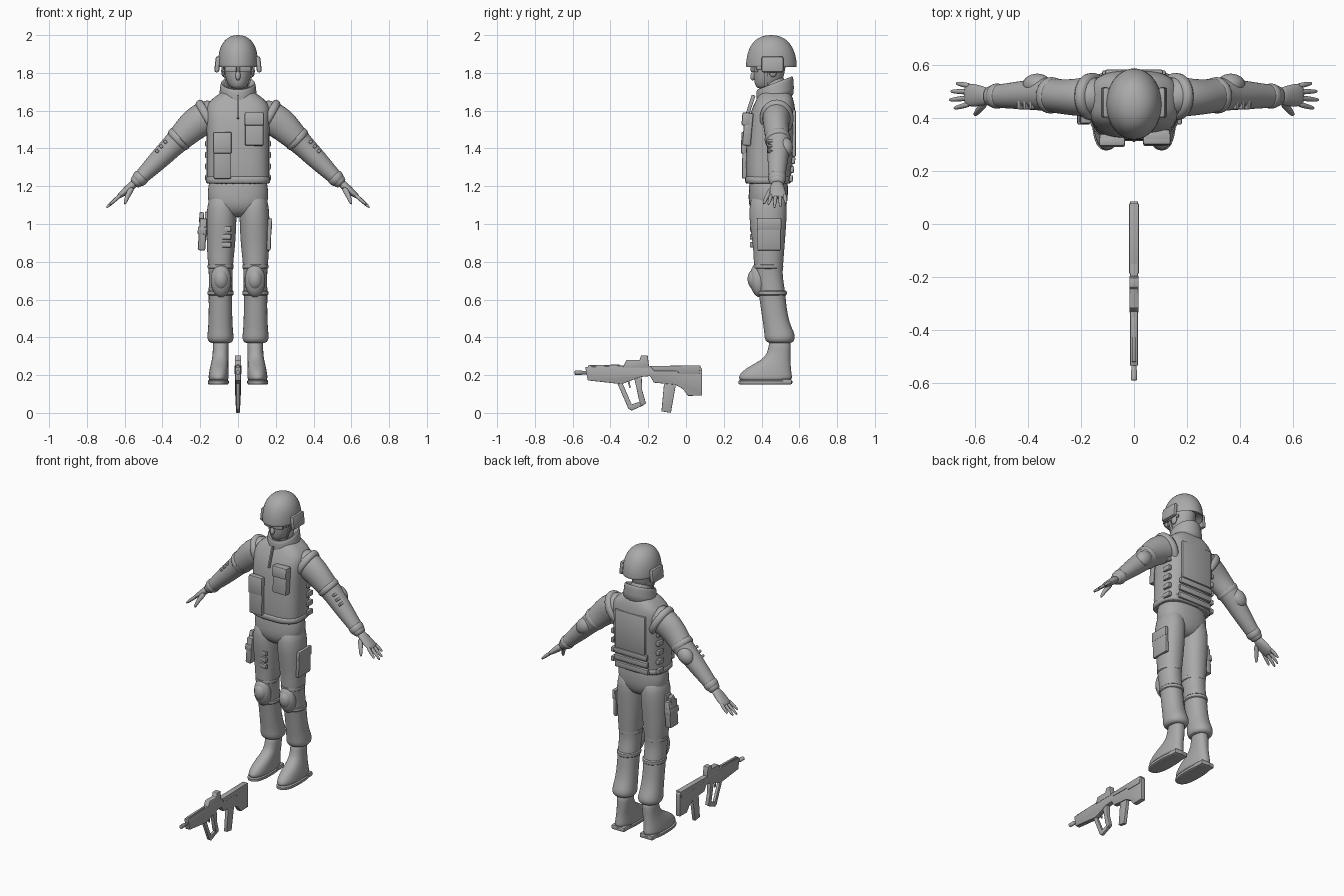
import bpy, bmesh, math
from mathutils import Vector, Matrix, Euler

grey = bpy.data.materials.new("plain_grey")
grey.diffuse_color = (0.4, 0.4, 0.4, 1)


def finish(name, bm, mirror=False, subdiv=0, angle=40):
    bmesh.ops.recalc_face_normals(bm, faces=bm.faces)
    mesh = bpy.data.meshes.new(name)
    bm.to_mesh(mesh)
    bm.free()
    ob = bpy.data.objects.new(name, mesh)
    bpy.context.collection.objects.link(ob)
    mesh.materials.append(grey)
    bpy.ops.object.select_all(action='DESELECT')
    ob.select_set(True)
    bpy.context.view_layer.objects.active = ob
    bpy.ops.object.shade_smooth_by_angle(angle=math.radians(angle))
    if subdiv:
        ob.modifiers.new("smooth", 'SUBSURF').levels = subdiv
        ob.modifiers["smooth"].render_levels = subdiv
    if mirror:
        m = ob.modifiers.new("mirror", 'MIRROR')
        m.use_mirror_merge = False
    return ob


def loft(name, rings, n=16, power=2.0, along=False, mirror=False, subdiv=1):
    """Skin of (x, y, z, radius_a, radius_b) rings, flat or square to the path."""
    bm = bmesh.new()
    loops = []
    for i, (x, y, z, ra, rb) in enumerate(rings):
        a, b = Vector((1, 0, 0)), Vector((0, 1, 0))
        if along:
            p = Vector(rings[max(i - 1, 0)][:3])
            q = Vector(rings[min(i + 1, len(rings) - 1)][:3])
            t = (q - p).normalized()
            b = Vector((1, 0, 0)) if abs(t.y) > 0.9 else b
            a = b.cross(t).normalized()
            b = t.cross(a)
        loop = []
        for k in range(n):
            w = 2 * math.pi * (k + 0.5) / n
            c, s = math.cos(w), math.sin(w)
            c = math.copysign(abs(c) ** (2 / power), c)
            s = math.copysign(abs(s) ** (2 / power), s)
            loop.append(bm.verts.new(Vector((x, y, z)) + a * ra * c + b * rb * s))
        loops.append(loop)
    for l0, l1 in zip(loops, loops[1:]):
        for k in range(n):
            bm.faces.new((l0[k], l0[(k + 1) % n], l1[(k + 1) % n], l1[k]))
    bm.faces.new(loops[0][::-1])
    bm.faces.new(loops[-1])
    return finish(name, bm, mirror, subdiv, 60)


def bevel(bm, width):
    if width:
        bmesh.ops.bevel(bm, geom=bm.edges[:], offset=width, segments=2,
                        affect='EDGES', profile=0.5)


def box(name, center, size, rot=(0, 0, 0), soft=0.005, mirror=False):
    bm = bmesh.new()
    bmesh.ops.create_cube(bm, size=1, matrix=Matrix.Diagonal((*size, 1)))
    bevel(bm, soft)
    turn = Euler([math.radians(r) for r in rot]).to_matrix().to_4x4()
    bm.transform(Matrix.Translation(center) @ turn)
    return finish(name, bm, mirror)


def ball(name, center, radii, rot=(0, 0, 0), mirror=False):
    bm = bmesh.new()
    turn = Euler([math.radians(r) for r in rot]).to_matrix().to_4x4()
    bmesh.ops.create_uvsphere(bm, u_segments=20, v_segments=12, radius=1,
                              matrix=Matrix.Translation(center) @ turn @ Matrix.Diagonal((*radii, 1)))
    return finish(name, bm, mirror)


def plate(name, outline, half, soft=0.003):
    """Outline in (y, z) extruded across x."""
    bm = bmesh.new()
    face = bm.faces.new([bm.verts.new((-half, y, z)) for y, z in outline])
    side = bmesh.ops.extrude_face_region(bm, geom=[face])["geom"]
    bmesh.ops.translate(bm, vec=(2 * half, 0, 0),
                        verts=[v for v in side if isinstance(v, bmesh.types.BMVert)])
    bevel(bm, soft)
    return finish(name, bm)


# Helmet, head and goggles
loft("helmet", [(0, .455, 1.87, .08, .1), (0, .452, 1.84, .098, .125), (0, .452, 1.828, .107, .136),
                (0, .452, 1.84, .107, .136), (0, .452, 1.89, .106, .132), (0, .45, 1.94, .094, .113),
                (0, .45, 1.975, .07, .085), (0, .45, 1.994, .042, .05), (0, .45, 2.0, .012, .015)], n=24)
box("helmet_ear_cover", (.109, .458, 1.845), (.026, .115, .085), (0, -6, 0), .01, True)
loft("head", [(0, .42, 1.715, .03, .04), (0, .43, 1.73, .05, .065), (0, .437, 1.77, .067, .08),
              (0, .44, 1.81, .074, .085), (0, .445, 1.86, .076, .09), (0, .45, 1.9, .07, .09)])
ball("nose", (0, .357, 1.785), (.014, .016, .025), (-15, 0, 0))
ball("ear", (.077, .46, 1.81), (.012, .022, .032), mirror=True)
box("goggle_lens", (.036, .362, 1.822), (.064, .022, .036), (0, 0, 20), .006, True)
box("goggle_strap", (.075, .43, 1.828), (.01, .12, .02), (0, 0, 8), .003, True)
box("chin_strap", (.066, .425, 1.765), (.008, .018, .1), (0, 18, 0), .002, True)
loft("neck", [(0, .48, 1.64, .07, .07), (0, .475, 1.7, .062, .065), (0, .46, 1.8, .06, .065)])

# Raised collar, tilted towards the back
collar = loft("collar", [(0, .472, 1.65, .115, .105), (0, .472, 1.69, .098, .1), (0, .47, 1.735, .096, .1),
                         (0, .47, 1.75, .09, .095), (0, .47, 1.745, .075, .08), (0, .47, 1.71, .068, .07)], n=20)
for v in collar.data.vertices:
    if v.co.z > 1.68:
        v.co.z += (v.co.y - .47) * .38

# Vest, pouches and side buckles
loft("vest", [(0, .435, 1.22, .15, .1), (0, .435, 1.208, .163, .113), (0, .435, 1.23, .167, .118),
              (0, .44, 1.32, .167, .126), (0, .45, 1.45, .166, .13), (0, .456, 1.56, .17, .126),
              (0, .465, 1.62, .172, .112), (0, .47, 1.655, .148, .1), (0, .473, 1.69, .1, .085),
              (0, .475, 1.71, .07, .06)], n=28, power=3)
loft("vest_hem", [(0, .435, 1.212, .167, .118), (0, .435, 1.216, .171, .122), (0, .436, 1.25, .172, .125),
                  (0, .436, 1.256, .165, .12)], n=28, power=3)
box("long_chest_pouch", (-.083, .318, 1.362), (.094, .04, .245), (-1, 0, 0), .008)
box("long_pouch_flap", (-.083, .309, 1.43), (.098, .034, .115), (-2, 0, 0), .008)
box("upper_chest_pouch", (.086, .327, 1.502), (.1, .046, .175), (-5, 0, 0), .009)
box("upper_pouch_flap", (.086, .319, 1.555), (.104, .046, .07), (-5, 0, 0), .009)
box("vest_zip", (0, .338, 1.62), (.01, .02, .13), (-18, 0, 0), .003)
for i in range(5):
    box(f"side_buckle_{i + 1}", (.163, .5, 1.245 + i * .06), (.022, .055, .032), (0, 0, 0), .005, True)
for i in range(3):
    box(f"back_band_{i + 1}", (0, .556 + i * .006, 1.24 + i * .048), (.24, .02, .036), (-5, 0, 0), .006)
box("back_panel", (0, .572, 1.48), (.22, .02, .25), (0, 0, 0), .008)

# Sleeves, elbow pads and hands
loft("shoulder_rim", [(.135, .48, 1.57, .1, .085), (.15, .48, 1.562, .115, .092), (.172, .48, 1.55, .112, .09),
                      (.18, .48, 1.545, .09, .08)], n=20, along=True, mirror=True)
loft("arm", [(.1, .48, 1.59, .08, .07), (.16, .48, 1.57, .092, .08), (.225, .477, 1.535, .088, .07),
             (.28, .48, 1.48, .076, .066), (.315, .488, 1.445, .068, .066), (.345, .49, 1.415, .062, .064),
             (.39, .487, 1.37, .058, .058), (.44, .485, 1.32, .052, .053), (.5, .482, 1.26, .042, .046),
             (.545, .482, 1.217, .036, .042), (.552, .482, 1.21, .026, .032)], along=True, mirror=True)
loft("sleeve_fold", [(.296, .483, 1.465, .06, .06), (.302, .484, 1.46, .074, .071), (.322, .486, 1.44, .074, .071),
                     (.33, .487, 1.432, .058, .06)], along=True, mirror=True)
ball("elbow_pad", (.365, .525, 1.405), (.06, .042, .048), (0, 45, 0), True)
for i in range(3):
    box(f"arm_loop_{i + 1}", (.385 + i * .022, .455, 1.435 - i * .024), (.016, .045, .02), (0, 45, 0), .004, True)
loft("cuff", [(.5, .482, 1.26, .035, .04), (.508, .482, 1.252, .046, .05), (.53, .482, 1.231, .044, .048),
              (.54, .482, 1.222, .03, .035)], along=True, mirror=True)
loft("palm", [(.54, .482, 1.222, .024, .03), (.57, .482, 1.196, .023, .038), (.6, .485, 1.17, .02, .045),
              (.63, .487, 1.147, .014, .044), (.638, .487, 1.14, .008, .036)], n=12, along=True, mirror=True)
for i, (y0, y1, reach) in enumerate([(.453, .437, .058), (.476, .468, .075), (.498, .5, .07), (.52, .53, .05)]):
    path = [(.617 + reach * t, y0 + (y1 - y0) * t, 1.158 - reach * .9 * t, r, r)
            for t, r in ((0, .011), (.35, .0115), (.75, .0095), (1, .007), (1.06, .003))]
    loft(f"finger_{i + 1}", path, n=8, along=True, mirror=True)
loft("thumb", [(.558, .46, 1.195, .018, .016), (.58, .437, 1.16, .016, .014), (.592, .42, 1.13, .012, .011),
               (.601, .41, 1.102, .007, .007)], n=8, along=True, mirror=True)

# Trousers
loft("pelvis", [(0, .437, 1.27, .15, .1), (0, .437, 1.2, .158, .104), (0, .435, 1.14, .166, .106),
                (0, .433, 1.09, .15, .1), (0, .435, 1.05, .09, .075), (0, .435, 1.035, .05, .04)], n=20, power=2.4)
loft("leg", [(.08, .437, 1.18, .07, .09), (.086, .434, 1.08, .08, .102), (.088, .434, 1.0, .08, .098),
             (.09, .438, .9, .077, .086), (.092, .438, .82, .07, .08), (.092, .436, .77, .066, .078),
             (.092, .44, .72, .062, .071), (.093, .455, .64, .064, .072), (.093, .462, .57, .062, .069),
             (.093, .476, .48, .064, .07), (.093, .494, .425, .068, .08), (.093, .497, .395, .072, .083),
             (.092, .497, .372, .062, .07), (.091, .497, .37, .045, .05)], n=20, power=2.2, mirror=True)
box("thigh_pocket", (.165, .44, .945), (.022, .125, .17), (0, 2, 0), .007)
box("thigh_pocket_flap", (.17, .44, 1.0), (.02, .13, .06), (0, 2, 0), .006)
for i in range(3):
    box(f"thigh_loop_{i + 1}", (-.06, .352, .89 + i * .042), (.05, .02, .028), (0, 0, -12), .005)

# Knee pads with straps
ball("knee_pad", (.09, .383, .7), (.054, .045, .088), (6, 0, 0), True)
ball("knee_cap", (.09, .364, .705), (.04, .038, .055), (6, 0, 0), True)
for nm, z, y in (("upper", .775, .436), ("lower", .635, .455)):
    loft(f"{nm}_knee_strap", [(.092, y, z - .016, .062, .07), (.092, y, z - .012, .071, .081),
                              (.092, y, z + .012, .071, .081), (.092, y, z + .016, .062, .07)], n=20, mirror=True)

# Thigh holster with pistol grip
box("holster", (-.188, .42, .945), (.04, .085, .17), (0, 4, 0), .009)
box("holster_band", (-.19, .42, .965), (.046, .09, .04), (0, 4, 0), .005)
box("pistol_grip", (-.193, .425, 1.035), (.024, .04, .05), (-12, 4, 0), .005)
box("holster_mount", (-.168, .425, 1.0), (.016, .05, .13), (0, 0, 0), .004)

# Boots
loft("boot", [(.103, .42, .165, .05, .138), (.103, .42, .185, .054, .144), (.102, .422, .205, .053, .139),
              (.1, .436, .235, .05, .121), (.097, .46, .262, .046, .095), (.093, .487, .295, .043, .067),
              (.091, .496, .34, .042, .059), (.09, .497, .4, .044, .058)], n=20, power=2.3, mirror=True)
loft("boot_sole", [(.104, .42, .15, .05, .138), (.104, .42, .15, .056, .144), (.104, .42, .172, .057, .146),
                   (.104, .42, .175, .05, .138)], n=20, power=2.5, mirror=True)
box("boot_heel", (.102, .515, .165), (.094, .09, .03), (0, 0, 0), .008, True)

# Rifle lying in front, muzzle forward
plate("rifle_body", [(-.534, .243), (-.35, .25), (.072, .247), (.085, .235), (.085, .092), (.01, .09),
                     (-.016, .127), (-.06, .15), (-.17, .16), (-.19, .195), (-.243, .19), (-.34, .152),
                     (-.52, .172)], .015)
plate("rifle_cheek_rest", [(-.19, .248), (-.17, .222), (-.05, .222), (-.03, .205), (.07, .205), (.078, .252)], .018)
plate("hand_guard_loop", [(-.365, .16), (-.337, .16), (-.288, .045), (-.235, .062), (-.225, .04), (-.288, .012),
                          (-.305, .022)], .009)
plate("rifle_grip", [(-.278, .2), (-.235, .2), (-.232, .12), (-.212, .05), (-.238, .036), (-.252, .08),
                     (-.262, .13)], .012)
plate("trigger", [(-.31, .17), (-.3, .17), (-.292, .135), (-.3, .132)], .004, .001)
plate("magazine", [(-.115, .17), (-.052, .16), (-.08, 0), (-.13, .008)], .011)
plate("rifle_sight", [(-.335, .24), (-.315, .28), (-.245, .28), (-.238, .305), (-.203, .305), (-.195, .24)], .017)
plate("sight_rail", [(-.52, .235), (-.52, .252), (-.35, .256), (-.35, .235)], .008)
loft("barrel", [(0, -.5, .213, .009, .009), (0, -.55, .213, .009, .009), (0, -.552, .213, .012, .012),
                (0, -.588, .213, .012, .012), (0, -.59, .213, .007, .007)], n=12, along=True, subdiv=0)
